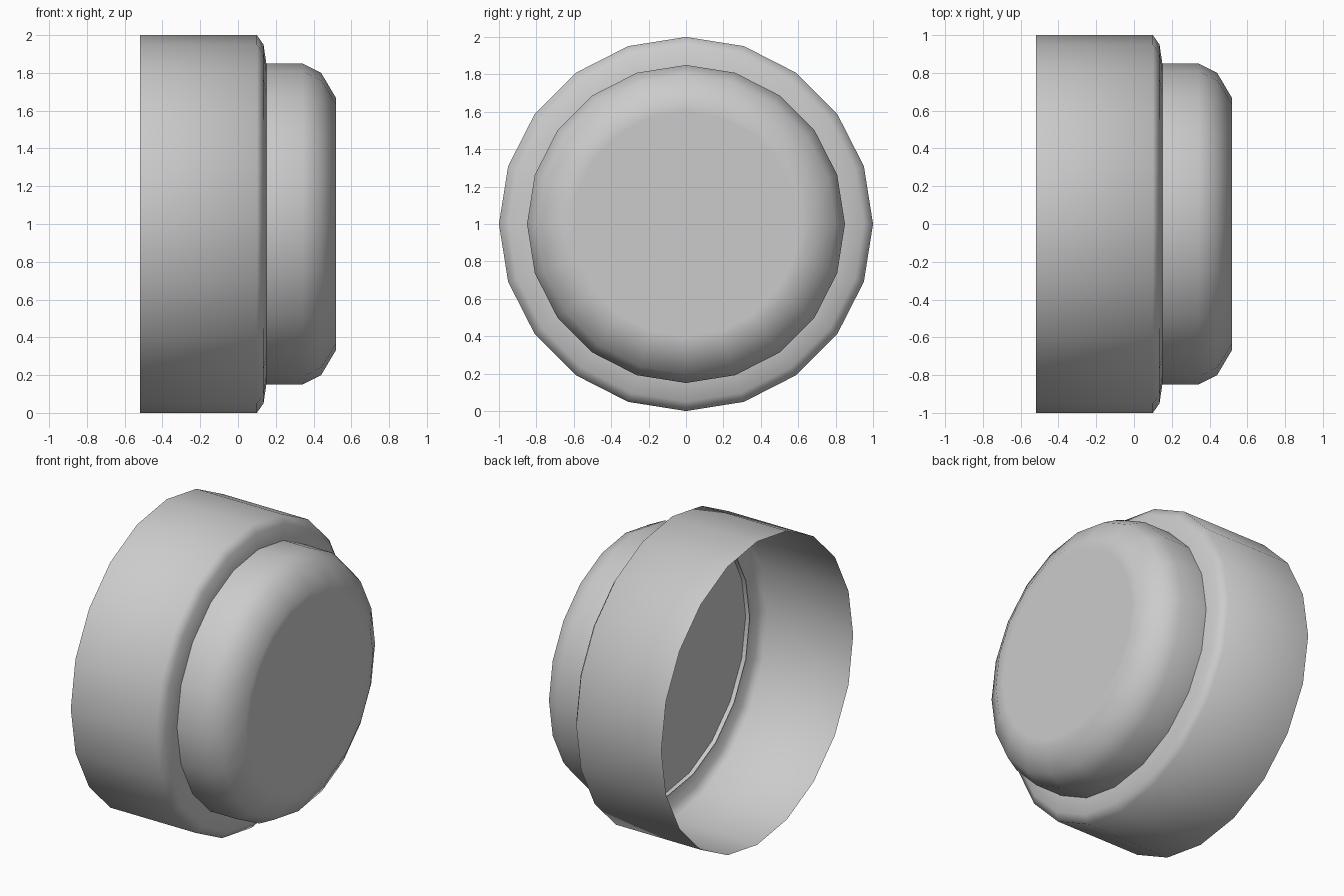
import bpy, math

if "Cube" in bpy.data.objects:
    bpy.data.objects.remove(bpy.data.objects["Cube"])

SIDES = 20
CENTRE_Z = 1.0


def lathe(name, *profiles):
    """Revolve (x, radius) profiles around the horizontal x axis."""
    verts, faces = [], []
    for profile in profiles:
        prev = None
        for x, r in profile:
            start = len(verts)
            for i in range(SIDES):
                a = 2 * math.pi * i / SIDES
                verts.append((x, -r * math.sin(a), CENTRE_Z + r * math.cos(a)))
            ring = list(range(start, start + SIDES))
            if prev:
                for i in range(SIDES):
                    j = (i + 1) % SIDES
                    faces.append((prev[i], prev[j], ring[j], ring[i]))
            prev = ring
        faces.append(tuple(reversed(prev))) if name != "outer_shell" else None
    # orient so that +x end discs face outwards
    faces = [tuple(reversed(f)) for f in faces]
    mesh = bpy.data.meshes.new(name)
    mesh.from_pydata(verts, [], faces)
    obj = bpy.data.objects.new(name, mesh)
    bpy.context.collection.objects.link(obj)
    bpy.ops.object.select_all(action='DESELECT')
    obj.select_set(True)
    bpy.context.view_layer.objects.active = obj
    bpy.ops.object.mode_set(mode='EDIT')
    bpy.ops.mesh.select_all(action='SELECT')
    bpy.ops.mesh.normals_make_consistent(inside=False)
    bpy.ops.object.mode_set(mode='OBJECT')
    bpy.ops.object.shade_smooth_by_angle(angle=math.radians(65))
    return obj


# Thin open collar with a rounded lip turned inwards
lathe("outer_shell",
      [(-0.52, 1.0), (0.10, 1.0), (0.135, 0.95), (0.15, 0.85)])

# Domed front cap
lathe("front_cap",
      [(0.13, 0.85), (0.34, 0.85), (0.44, 0.80), (0.52, 0.665), (0.52, 0.60)])

# Flat plate closing the cap, seen through the open back
lathe("back_plate", [(0.16, 0.85)])
